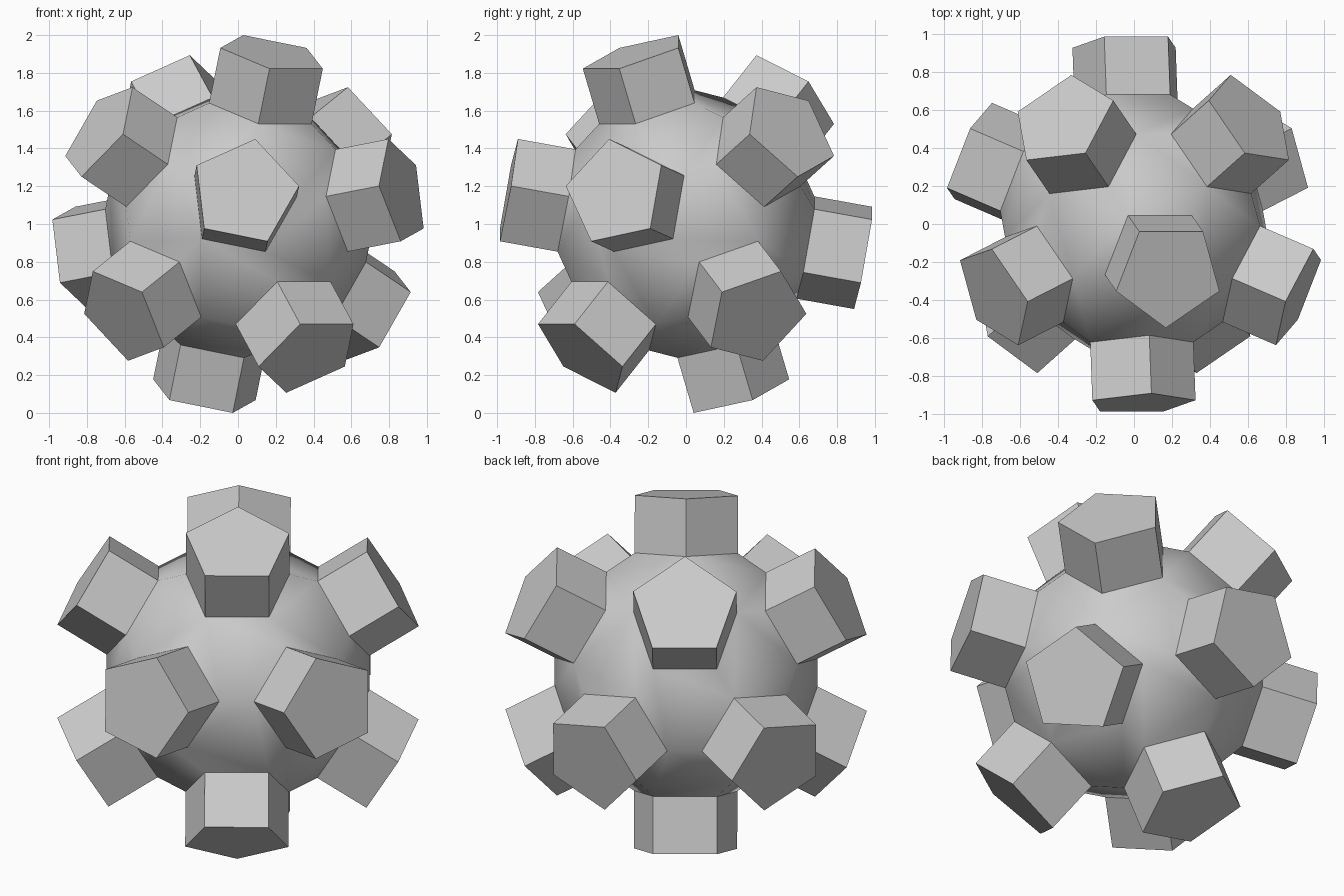
import bpy, bmesh
from math import sqrt, radians, cos, sin, pi
from mathutils import Vector, Matrix

if "Cube" in bpy.data.objects:
    bpy.data.objects.remove(bpy.data.objects["Cube"])

PHI = (1 + sqrt(5)) / 2
BASE = 0.648     # distance of pentagon bases from the centre
CAP = 0.958      # distance of pentagon caps from the centre
RADIUS = 0.291   # pentagon circumradius

# Twelve icosahedron directions, tilted and turned to the model's pose
pose = Matrix.Rotation(radians(-145.6), 3, 'Z') @ Matrix.Rotation(radians(12), 3, 'X')
dirs = []
for a in (-1, 1):
    for b in (-PHI, PHI):
        dirs += [pose @ Vector(v).normalized() for v in ((0, a, b), (a, b, 0), (b, 0, a))]

# Core: hull of twelve pentagons whose corners point at their neighbours
bm = bmesh.new()
for n in dirs:
    for m in dirs:
        if 0.3 < n.dot(m) < 0.6:
            t = (m - n * n.dot(m)).normalized()
            bm.verts.new(n * BASE + t * RADIUS)
bmesh.ops.convex_hull(bm, input=bm.verts[:])
bmesh.ops.dissolve_limit(bm, angle_limit=radians(2), verts=bm.verts[:], edges=bm.edges[:])
bmesh.ops.recalc_face_normals(bm, faces=bm.faces[:])

# Hexagons are shaded smooth, pentagons are pulled out into flat-sided studs
for f in bm.faces:
    f.smooth = len(f.verts) == 6
pentagons = [f for f in bm.faces if len(f.verts) == 5]
for f in bmesh.ops.extrude_discrete_faces(bm, faces=pentagons)['faces']:
    f.normal_update()
    bmesh.ops.translate(bm, verts=f.verts[:], vec=f.normal * (CAP - BASE))
bmesh.ops.recalc_face_normals(bm, faces=bm.faces[:])

mesh = bpy.data.meshes.new("studded_ball")
bm.to_mesh(mesh)
bm.free()
ball = bpy.data.objects.new("studded_ball", mesh)
ball.location.z = 1
bpy.context.collection.objects.link(ball)
